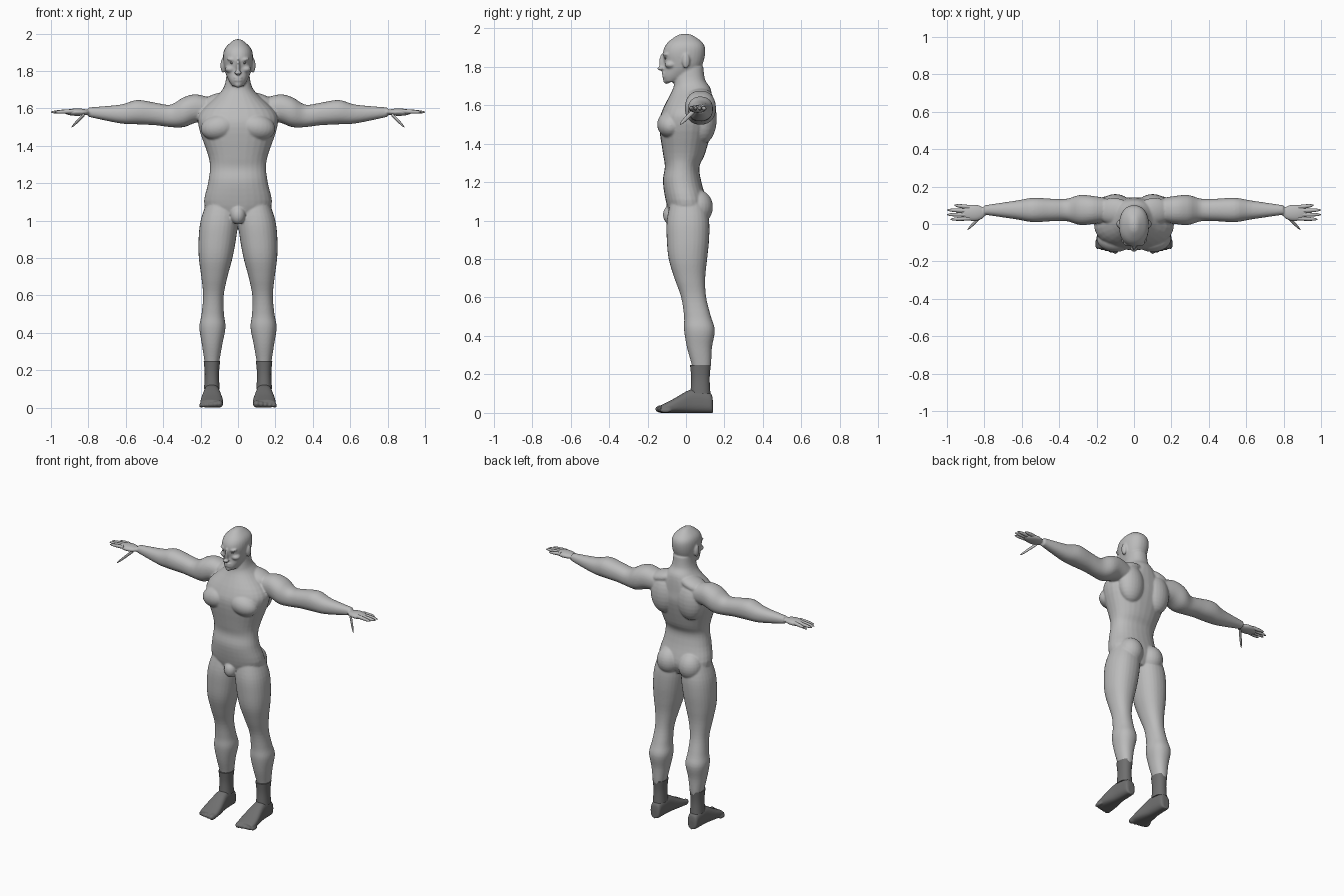
import bpy
import bmesh
import math
from mathutils import Matrix, Vector

default_cube = bpy.data.objects.get("Cube")
if default_cube:
    bpy.data.objects.remove(default_cube, do_unlink=True)


def make_material(name, value):
    material = bpy.data.materials.new(name)
    material.use_nodes = True
    colour = (value, value, value, 1)
    material.diffuse_color = colour
    shader = material.node_tree.nodes["Principled BSDF"]
    shader.inputs["Base Color"].default_value = colour
    return material


skin_grey = make_material("skin grey", .5)
boot_grey = make_material("dark boot grey", .16)
eye_grey = make_material("eye grey", .2)


def smooth_rows(rows, steps=4):
    """Pass a smooth curve through the section rows."""
    result = []
    last = len(rows) - 1
    for i in range(last):
        before, start = rows[max(i - 1, 0)], rows[i]
        end, after = rows[i + 1], rows[min(i + 2, last)]
        for k in range(steps):
            t = k / steps
            result.append([
                b + t / 2 * (c - a + t * (a + a - 5 * b + 4 * c - d
                                          + t * (3 * (b - c) + d - a)))
                for a, b, c, d in zip(before, start, end, after)])
    result.append(rows[last])
    return result


def signed_power(value, exponent):
    return math.copysign(abs(value) ** exponent, value)


def loft(bm, axis, rows, side=1, roundness=.9, segments=28):
    """Skin rounded sections; a row is position, both centres, then both radii."""
    rings = []
    for along, centre_a, centre_b, radius_a, radius_b in smooth_rows(rows):
        ring = []
        for k in range(segments):
            angle = math.tau * k / segments
            a = centre_a + radius_a * signed_power(math.cos(angle), roundness)
            b = centre_b + radius_b * signed_power(math.sin(angle), roundness)
            x, y, z = {"x": (along, a, b), "y": (a, along, b), "z": (a, b, along)}[axis]
            ring.append(bm.verts.new((x * side, y, z)))
        rings.append(ring)
    for lower, upper in zip(rings, rings[1:]):
        for k in range(segments):
            n = (k + 1) % segments
            bm.faces.new((lower[k], lower[n], upper[n], upper[k]))
    bm.faces.new(rings[0])
    bm.faces.new(rings[-1])


def blob(bm, centre, radii, side=1, tilt=0):
    """Ellipsoid, tilted about the front axis."""
    x, y, z = centre
    matrix = (Matrix.Translation(Vector((x * side, y, z)))
              @ Matrix.Rotation(tilt * side, 4, "Y")
              @ Matrix.Diagonal((*radii, 1)))
    bmesh.ops.create_uvsphere(bm, u_segments=24, v_segments=14, radius=1, matrix=matrix)


def finish(bm, name, material, voxel=0):
    """Make a smooth object, fused into one skin when a voxel size is given."""
    bmesh.ops.recalc_face_normals(bm, faces=bm.faces)
    mesh = bpy.data.meshes.new(name)
    bm.to_mesh(mesh)
    bm.free()
    mesh.materials.append(material)
    thing = bpy.data.objects.new(name, mesh)
    bpy.context.collection.objects.link(thing)
    bpy.ops.object.select_all(action="DESELECT")
    thing.select_set(True)
    bpy.context.view_layer.objects.active = thing
    if voxel:
        mesh.shade_smooth()
        fuse = thing.modifiers.new("Fuse", "REMESH")
        fuse.mode = "VOXEL"
        fuse.voxel_size = voxel
        fuse.use_smooth_shade = True
        soften = thing.modifiers.new("Soften", "SMOOTH")
        soften.factor = .5
        soften.iterations = 5
    else:
        bpy.ops.object.shade_smooth_by_angle(angle=math.radians(50))


def trunk_section(z, half_width, front, back):
    return z, 0, (front + back) / 2, half_width, (back - front) / 2


def leg_section(z, y, radius):
    """Legs lean outward toward the feet and are a little deeper than wide."""
    return z, .14 - .04 * z ** 3, y, radius, radius + .01


def arm_section(x, z, radius):
    return x, .075, z, radius, radius


def foot_section(y, half_width, top):
    return y, .14, top / 2, half_width, top / 2


# Torso and neck
body = bmesh.new()
torso = [(1, .1, -.07, .08), (1.08, .18, -.1, .11), (1.2, .16, -.12, .08),
         (1.28, .15, -.11, .07), (1.35, .16, -.12, .1), (1.5, .21, -.14, .14),
         (1.58, .2, -.12, .14), (1.68, .1, -.07, .13), (1.73, .07, -.06, .1),
         (1.8, .06, -.05, .09)]
loft(body, "z", [trunk_section(*row) for row in torso])
blob(body, (0, -.08, 1.03), (.04, .04, .05))

# Head with nose, lips and chin
head = [(1.72, .03, -.11, -.05), (1.75, .05, -.12, .03), (1.8, .07, -.11, .08),
        (1.87, .08, -.12, .1), (1.92, .07, -.1, .09), (1.96, .03, -.05, .04),
        (1.97, .01, -.02, .01)]
loft(body, "z", [trunk_section(*row) for row in head])
blob(body, (0, -.12, 1.82), (.01, .02, .05))
blob(body, (0, -.13, 1.79), (.02, .02, .01))
for lip in (1.75, 1.765):
    blob(body, (0, -.11, lip), (.025, .016, .006))
blob(body, (0, -.1, 1.73), (.02, .02, .02))

arm = [(.13, 1.59, .06), (.22, 1.6, .075), (.29, 1.58, .08), (.36, 1.56, .06),
       (.44, 1.57, .06), (.54, 1.58, .065), (.63, 1.57, .05), (.8, 1.58, .025)]
leg = [(1.1, .01, .08), (1, .01, .1), (.9, .01, .1), (.8, .01, .09), (.7, .02, .07),
       (.6, .04, .055), (.5, .06, .06), (.43, .07, .07), (.34, .07, .055),
       (.25, .08, .04), (.2, .08, .03)]
for side in (1, -1):
    # Limbs and palms
    loft(body, "x", [arm_section(*row) for row in arm], side)
    blob(body, (.86, .06, 1.58), (.07, .045, .02), side)
    loft(body, "z", [leg_section(*row) for row in leg], side)
    # Chest, shoulder blade, trapezius and buttock
    blob(body, (.1, -.08, 1.5), (.1, .07, .07), side, .2)
    blob(body, (.1, .09, 1.53), (.09, .07, .13), side)
    blob(body, (.11, .07, 1.64), (.1, .07, .04), side, .3)
    blob(body, (.08, .06, 1.07), (.08, .08, .09), side)
    # Brow, cheekbone and ear
    blob(body, (.03, -.1, 1.86), (.03, .02, .01), side, -.2)
    blob(body, (.04, -.08, 1.81), (.03, .03, .02), side)
    blob(body, (.08, 0, 1.83), (.014, .02, .04), side)
finish(body, "body", skin_grey, .0055)

# Fingers and thumbs
hands = bmesh.new()
digits = [(Vector((.88, .09 - .02 * k, 1.585)), Vector((reach, .1 - .025 * k, 1.58)))
          for k, reach in enumerate((.96, 1, 1, .98))]
digits.append((Vector((.82, .04, 1.57)), Vector((.89, -.03, 1.5))))
for side in (1, -1):
    for root, tip in digits:
        rows = []
        for k in range(9):
            t = k / 8
            x, y, z = root.lerp(tip, t)
            radius = .011 * math.sqrt(1.05 - t ** 3)
            rows.append((x, y, z, radius, radius))
        loft(hands, "x", rows, side, 1, 12)
finish(hands, "fingers", skin_grey)

# Eyes
eyes = bmesh.new()
for side in (1, -1):
    blob(eyes, (.03, -.105, 1.843), (.014, .007, .006), side, -.1)
finish(eyes, "eyes", eye_grey)

# Feet with toes
foot = [(.14, .02, .06), (.13, .035, .1), (.08, .04, .12), (.02, .045, .12),
        (-.07, .06, .07), (-.13, .06, .04)]
feet = bmesh.new()
for side in (1, -1):
    loft(feet, "y", [foot_section(*row) for row in foot], side, .75)
    for k in range(5):
        size = .02 - .002 * k
        blob(feet, (.1 + .024 * k, -.13 + .006 * k, size), (size, .03, size), side)
finish(feet, "feet", boot_grey, .005)

# Ankle cuffs
cuff = [(.1, .075, .042), (.18, .075, .038), (.25, .075, .044)]
cuffs = bmesh.new()
for side in (1, -1):
    loft(cuffs, "z", [leg_section(*row) for row in cuff], side)
finish(cuffs, "ankle_cuffs", boot_grey)
